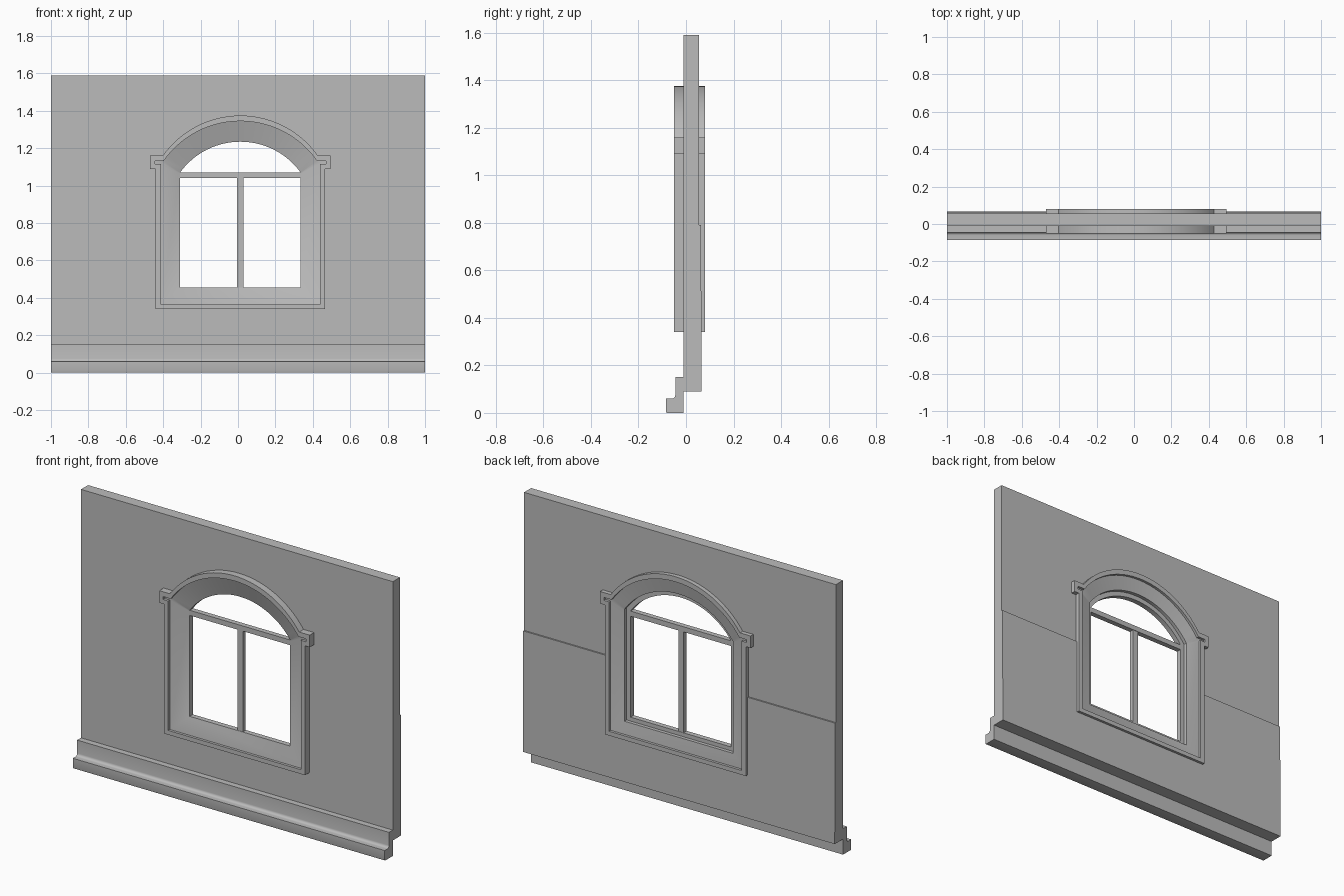
import bpy, bmesh, math

if "Cube" in bpy.data.objects:
    bpy.data.objects.remove(bpy.data.objects["Cube"], do_unlink=True)

CX = 0.0125  # window centre line

stone = bpy.data.materials.new("grey stone")
stone.use_nodes = True
stone.diffuse_color = (0.5, 0.5, 0.5, 1)
stone.node_tree.nodes["Principled BSDF"].inputs["Base Color"].default_value = (0.5, 0.5, 0.5, 1)


def add_loops(name, loops, ring=False):
    """Bridge matching closed loops; cap the ends unless they form a ring."""
    bm = bmesh.new()
    rows = [[bm.verts.new(p) for p in loop] for loop in loops]
    n = len(rows[0])
    pairs = list(zip(rows, rows[1:]))
    if ring:
        pairs.append((rows[-1], rows[0]))
    else:
        bm.faces.new(rows[0])
        bm.faces.new(rows[-1])
    for a, b in pairs:
        for i in range(n):
            j = (i + 1) % n
            bm.faces.new((a[i], a[j], b[j], b[i]))
    bmesh.ops.recalc_face_normals(bm, faces=bm.faces)
    mesh = bpy.data.meshes.new(name)
    bm.to_mesh(mesh)
    bm.free()
    mesh.materials.append(stone)
    obj = bpy.data.objects.new(name, mesh)
    bpy.context.collection.objects.link(obj)
    return obj


def extrude_x(name, profile):
    return add_loops(name, [[(x, y, z) for y, z in profile] for x in (-1, 1)])


def box(name, x0, x1, y0, y1, z0, z1):
    rect = [(x0, z0), (x1, z0), (x1, z1), (x0, z1)]
    return add_loops(name, [[(x, y, z) for x, z in rect] for y in (y0, y1)])


def smooth(obj):
    bpy.ops.object.select_all(action='DESELECT')
    obj.select_set(True)
    bpy.context.view_layer.objects.active = obj
    bpy.ops.object.shade_smooth_by_angle(angle=math.radians(30))


def arched(side, half, spring, apex, steps=28):
    """Window outline: left side points, segmental arch, mirrored right side."""
    rise = apex - spring
    r = (half * half + rise * rise) / (2 * rise)
    sweep = math.asin(half / r)
    angles = [sweep * (2 * i / steps - 1) for i in range(steps + 1)]
    arc = [(r * math.sin(a), apex - r + r * math.cos(a)) for a in angles]
    return [(-w, z) for w, z in side] + arc + [(w, z) for w, z in reversed(side)]


def mix(a, b, t):
    return [(p[0] + (q[0] - p[0]) * t, p[1] + (q[1] - p[1]) * t) for p, q in zip(a, b)]


def at(outline, y):
    return [(CX + x, y, z) for x, z in outline]


# Outlines of the window surround, from the eared outside to the opening
outer = arched([(.4525, .34), (.4525, 1.09), (.4825, 1.09), (.4825, 1.16)], .415, 1.16, 1.375)
inner = arched([(.425, .365), (.425, 1.115), (.4575, 1.115), (.4575, 1.132)], .41, 1.132, 1.345)
floor = arched([(.425, .365), (.425, 1.11), (.425, 1.115), (.425, 1.125)], .41, 1.132, 1.345)
opening = arched([(.3225, .455), (.3225, 1.06), (.3225, 1.064), (.3225, 1.067)], .3225, 1.07, 1.235)
rebate = mix(floor, opening, 0.75)

# Wall with a slightly thicker lower part on the back
wall = extrude_x("wall", [(-.01, .09), (.066, .09), (.063, .79), (.055, .79),
                          (.055, 1.59), (-.01, 1.59)])
hole = mix(outer, inner, 0.5)
cutter = add_loops("window_cutter", [at(hole, -.3), at(hole, .3)])
cutter.hide_render = True
cut = wall.modifiers.new("window_hole", 'BOOLEAN')
cut.operation = 'DIFFERENCE'
cut.solver = 'EXACT'
cut.object = cutter
bpy.context.view_layer.objects.active = wall
bpy.ops.object.modifier_apply(modifier=cut.name)
bpy.data.objects.remove(cutter, do_unlink=True)

# Stepped plinth with a small cove
cove = [(-.06 + .015 * math.sin(t * math.pi / 8), .075 - .015 * math.cos(t * math.pi / 8))
        for t in range(5)]
plinth = extrude_x("plinth", [(-.01, 0), (-.079, 0), (-.083, .002), (-.085, .008), (-.085, .06)]
                   + cove + [(-.045, .15), (-.01, .15)])
smooth(plinth)

# Window surround: raised trim, splayed reveal, rebated back
surround = add_loops("window_surround", [
    at(outer, .08), at(outer, -.05), at(inner, -.05), at(inner, -.035), at(floor, -.035),
    at(opening, 0), at(opening, .03), at(rebate, .03), at(rebate, .05),
    at(floor, .065), at(inner, .065), at(inner, .08)], ring=True)
smooth(surround)

# Window bars
box("transom", CX - .3225, CX + .3225, 0, .03, 1.04, 1.07)
box("mullion", CX - .0175, CX + .0175, .002, .028, .455, 1.04)
